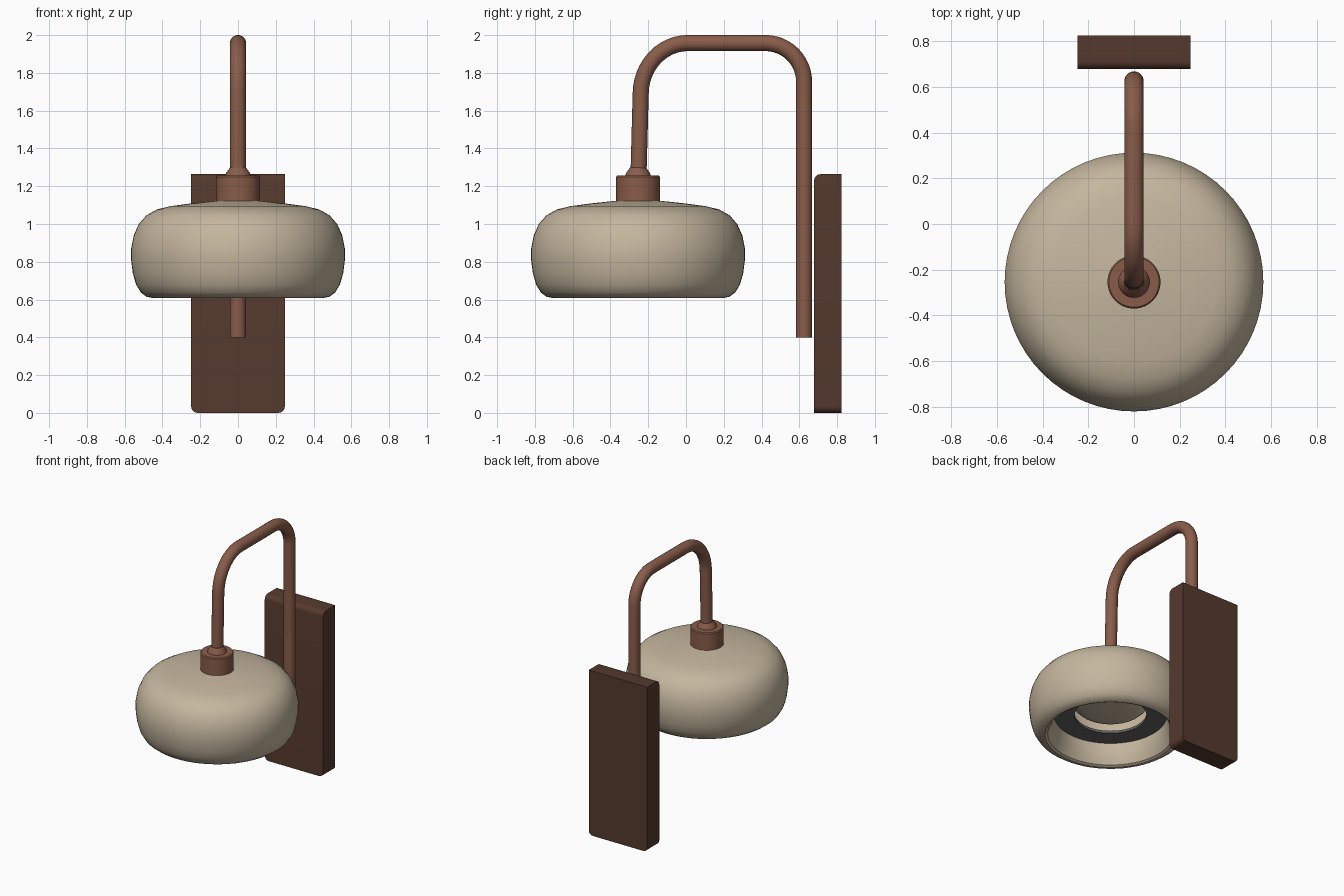
import bpy, bmesh, math
from mathutils import Vector

if "Cube" in bpy.data.objects:
    bpy.data.objects.remove(bpy.data.objects["Cube"])

def material(name, rgb):
    m = bpy.data.materials.new(name)
    m.diffuse_color = (*rgb, 1)
    m.use_nodes = True
    m.node_tree.nodes["Principled BSDF"].inputs["Base Color"].default_value = m.diffuse_color
    return m

copper = material("copper brown", (0.25, 0.108, 0.068))
walnut = material("dark brown", (0.092, 0.042, 0.027))
cream = material("warm cream", (0.56, 0.47, 0.345))
grey = material("dark grey", (0.12, 0.125, 0.12))
SHADE_Y = -0.254

def finish(bm, name, mat, smooth=True):
    bmesh.ops.recalc_face_normals(bm, faces=bm.faces)
    me = bpy.data.meshes.new(name)
    bm.to_mesh(me)
    bm.free()
    ob = bpy.data.objects.new(name, me)
    bpy.context.collection.objects.link(ob)
    me.materials.append(mat)
    if smooth:
        bpy.ops.object.select_all(action='DESELECT')
        ob.select_set(True)
        bpy.context.view_layer.objects.active = ob
        bpy.ops.object.shade_smooth_by_angle(angle=math.radians(35))
    return ob

def lathe(name, profile, mat, closed=False, steps=64):
    """Spin an (r, z) profile about the shade axis."""
    bm = bmesh.new()
    vs = [bm.verts.new((r, SHADE_Y, z)) for r, z in profile]
    pairs = list(zip(vs, vs[1:])) + ([(vs[-1], vs[0])] if closed else [])
    edges = [bm.edges.new(p) for p in pairs]
    bmesh.ops.spin(bm, geom=vs + edges, cent=(0, SHADE_Y, 0), axis=(0, 0, 1),
                   angle=math.tau, steps=steps, use_duplicate=False)
    bmesh.ops.remove_doubles(bm, verts=bm.verts, dist=1e-4)
    return finish(bm, name, mat)

# Wall plate: rounded lower corners and softened top front edge
bm = bmesh.new()
bmesh.ops.create_cube(bm, size=1)
for v in bm.verts:
    v.co = Vector((v.co.x * 0.496, 0.751 + v.co.y * 0.146, 0.632 + v.co.z * 1.264))
def mid(e):
    return (e.verts[0].co + e.verts[1].co) / 2
soft = [e for e in bm.edges
        if (mid(e).z < 0.01 and abs(mid(e).x) > 0.2)
        or (mid(e).z > 1.25 and mid(e).y < 0.69)]
bmesh.ops.bevel(bm, geom=soft, offset=0.035, segments=5, profile=0.5, affect='EDGES')
finish(bm, "wall_plate", walnut)

# Bent arm: tube swept along a path in the y-z plane
def arc(cy, cz, ry, rz, a0, a1, n=12):
    return [(cy + ry * math.cos(math.radians(a0 + (a1 - a0) * i / n)),
             cz + rz * math.sin(math.radians(a0 + (a1 - a0) * i / n))) for i in range(n + 1)]
path = ([(0.625, 0.4)] + arc(0.42, 1.753, 0.205, 0.205, 0, 90)
        + arc(0.01, 1.688, 0.25, 0.27, 90, 180) + [(-0.252, 1.24)])
bm = bmesh.new()
R, N = 0.0425, 24
rings = []
for i, (y, z) in enumerate(path):
    a, b = path[max(i - 1, 0)], path[min(i + 1, len(path) - 1)]
    t = Vector((0, b[0] - a[0], b[1] - a[1])).normalized()
    if i == 0 or i == len(path) - 1:
        t = Vector((0, 0, t.z)).normalized()
    side = Vector((1, 0, 0))
    up = t.cross(side)
    rings.append([bm.verts.new(Vector((0, y, z)) + R * (side * math.cos(k * math.tau / N)
                  + up * math.sin(k * math.tau / N))) for k in range(N)])
for p, q in zip(rings, rings[1:]):
    for k in range(N):
        bm.faces.new((p[k], p[(k + 1) % N], q[(k + 1) % N], q[k]))
bm.faces.new(rings[0])
bm.faces.new(rings[-1])
finish(bm, "bent_arm", copper)

# Collar with a small flare around the arm
lathe("collar", [(0, 1.09), (0.116, 1.09), (0.116, 1.249), (0.11, 1.256), (0.068, 1.256),
                 (0.062, 1.272), (0.043, 1.298), (0, 1.298)], copper)

# Shade: hollow rounded shell, open below
outer = [(0, 1.13), (0.117, 1.123), (0.25, 1.109), (0.36, 1.094), (0.43, 1.077), (0.485, 1.046),
         (0.525, 1.0), (0.552, 0.94), (0.566, 0.87), (0.566, 0.81), (0.557, 0.74),
         (0.54, 0.68), (0.515, 0.638), (0.485, 0.615), (0.455, 0.609)]
inner = [(0.437, 0.618), (0.415, 0.66), (0.40, 0.71), (0.392, 0.76), (0.39, 0.80), (0.38, 0.93),
         (0.34, 1.03), (0.2, 1.075), (0, 1.09)]
lathe("shade", outer + inner, cream)

# Grey ring inside the shade and the pale centre diffuser
lathe("inner_ring", [(0.25, 0.765), (0.395, 0.765), (0.395, 0.785), (0.25, 0.785)], grey, closed=True)
lathe("diffuser", [(0, 0.80), (0.1, 0.802), (0.18, 0.81), (0.23, 0.825), (0.255, 0.85), (0.255, 0.87),
                   (0, 0.87)], cream)
